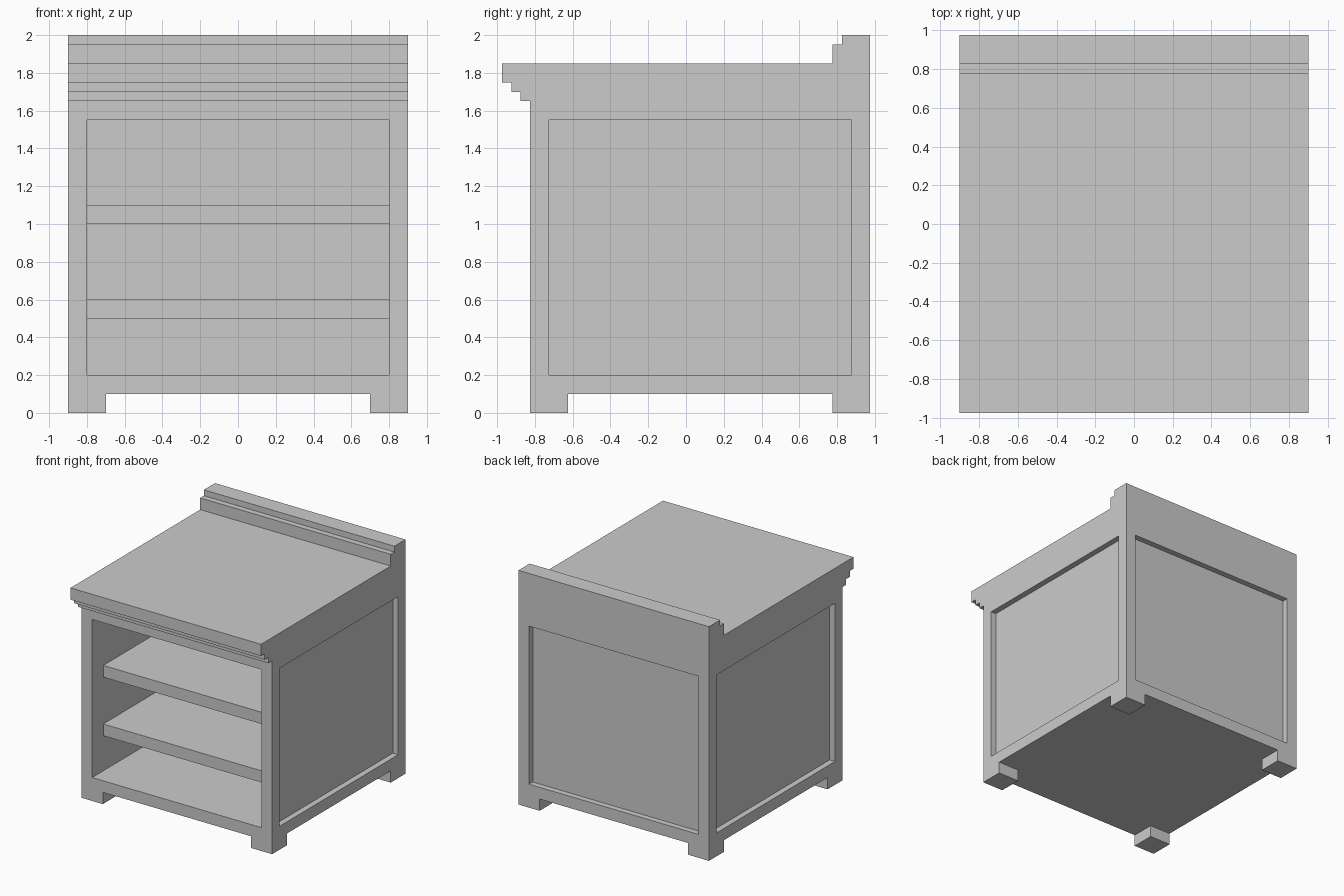
import bpy, bmesh

if "Cube" in bpy.data.objects:
    bpy.data.objects.remove(bpy.data.objects["Cube"])

W = 0.9  # half width


def mesh_object(name, bm):
    bmesh.ops.recalc_face_normals(bm, faces=bm.faces)
    me = bpy.data.meshes.new(name)
    bm.to_mesh(me)
    bm.free()
    ob = bpy.data.objects.new(name, me)
    bpy.context.collection.objects.link(ob)
    return ob


def box(name, lo, hi):
    bm = bmesh.new()
    bmesh.ops.create_cube(bm, size=1)
    for v in bm.verts:
        v.co = [a + (b - a) * (c + 0.5) for a, b, c in zip(lo, hi, v.co)]
    return mesh_object(name, bm)


def cut(target, lo, hi):
    cutter = box("cutter", lo, hi)
    cutter.hide_render = True
    mod = target.modifiers.new("cut", 'BOOLEAN')
    mod.operation = 'DIFFERENCE'
    mod.solver = 'EXACT'
    mod.object = cutter
    bpy.context.view_layer.objects.active = target
    bpy.ops.object.modifier_apply(modifier=mod.name)
    bpy.data.objects.remove(cutter)


# Cabinet body: side profile (y, z) with stepped cornice and back ledge
profile = [(-0.825, 0), (-0.825, 1.65), (-0.875, 1.65), (-0.875, 1.70),
           (-0.925, 1.70), (-0.925, 1.75), (-0.975, 1.75), (-0.975, 1.85),
           (0.775, 1.85), (0.775, 1.95), (0.825, 1.95), (0.825, 2.0),
           (0.975, 2.0), (0.975, 0)]
bm = bmesh.new()
face = bm.faces.new([bm.verts.new((-W, y, z)) for y, z in profile])
ext = bmesh.ops.extrude_face_region(bm, geom=[face])
bmesh.ops.translate(bm, vec=(2 * W, 0, 0),
                    verts=[g for g in ext["geom"] if isinstance(g, bmesh.types.BMVert)])
body = mesh_object("cabinet_body", bm)

# Gaps between the four feet
cut(body, (-0.7, -2, -1), (0.7, 2, 0.1))
cut(body, (-2, -0.625, -1), (2, 0.775, 0.1))

# Open front compartment
cut(body, (-0.8, -2, 0.2), (0.8, 0.875, 1.55))

# Recessed side and back panels
for x0, x1 in ((-2, -0.85), (0.85, 2)):
    cut(body, (x0, -0.725, 0.2), (x1, 0.875, 1.55))
cut(body, (-0.8, 0.925, 0.2), (0.8, 2, 1.55))

# Shelves
for name, z in (("lower_shelf", 0.5), ("upper_shelf", 1.0)):
    box(name, (-0.8, -0.675, z), (0.8, 0.875, z + 0.1))
